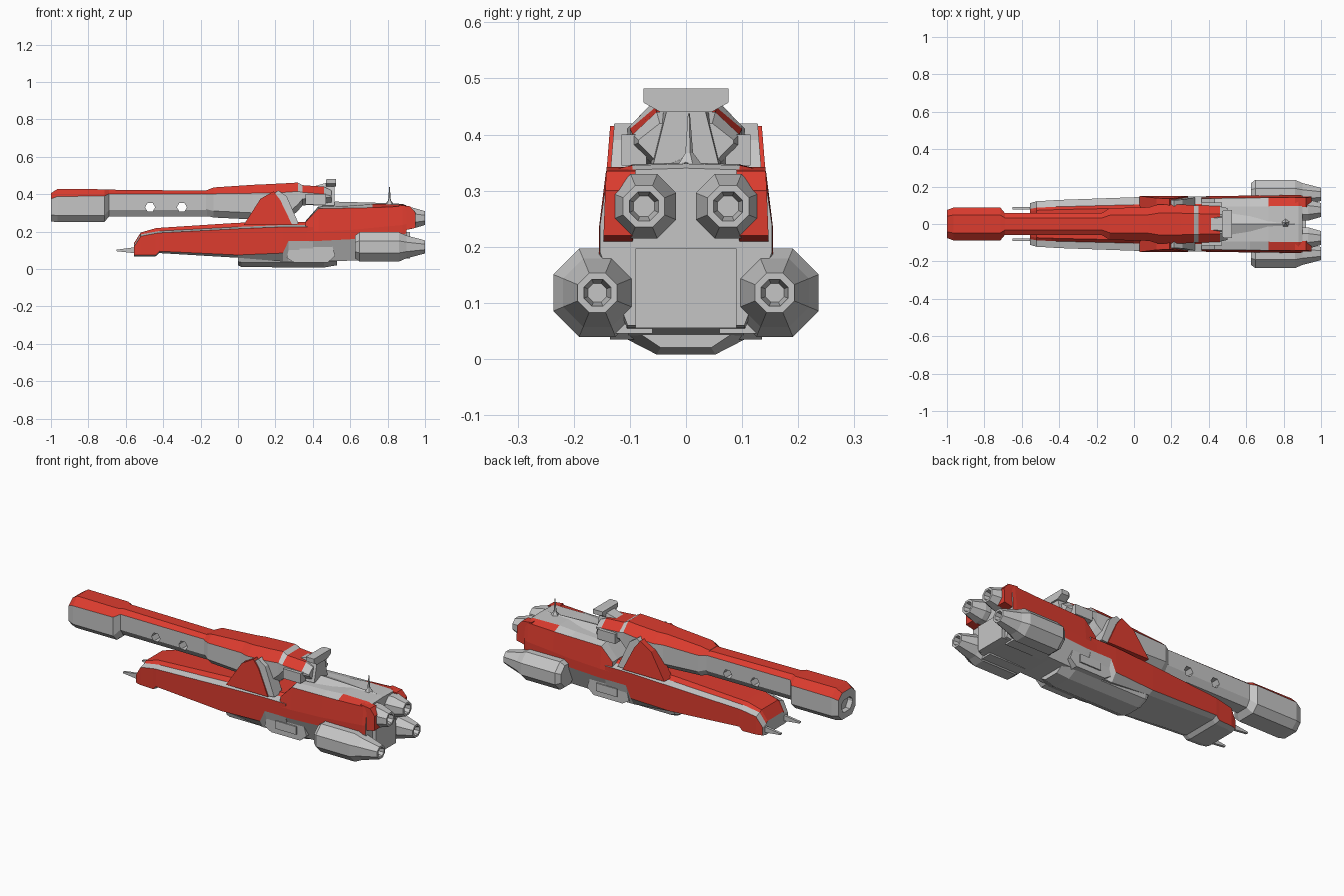
import bpy, bmesh, math

if "Cube" in bpy.data.objects:
    bpy.data.objects.remove(bpy.data.objects["Cube"])


def material(name, rgb):
    m = bpy.data.materials.new(name)
    m.diffuse_color = (*rgb, 1)
    m.use_nodes = True
    m.node_tree.nodes["Principled BSDF"].inputs["Base Color"].default_value = m.diffuse_color
    return m


GREY = material("hull_grey", (0.56, 0.56, 0.56))
RED = material("hull_red", (0.72, 0.045, 0.028))


def finish(name, bm):
    bmesh.ops.recalc_face_normals(bm, faces=bm.faces)
    me = bpy.data.meshes.new(name)
    bm.to_mesh(me)
    bm.free()
    me.materials.append(GREY)
    me.materials.append(RED)
    ob = bpy.data.objects.new(name, me)
    bpy.context.collection.objects.link(ob)
    return ob


def skin(name, rings, rule=None):
    """Join closed rings of points; rule(ring, segment) gives the material."""
    bm = bmesh.new()
    vs = [[bm.verts.new(p) for p in r] for r in rings]
    n = len(vs[0])
    for i in range(len(vs) - 1):
        for j in range(n):
            k = (j + 1) % n
            f = bm.faces.new((vs[i][j], vs[i][k], vs[i + 1][k], vs[i + 1][j]))
            f.material_index = rule(i, j) if rule else 0
    bm.faces.new(vs[0])
    bm.faces.new(vs[-1])
    return finish(name, bm)


def hull(name, stations, section, paint):
    """Loft a mirrored half section (top centre to bottom centre) along x."""
    rings = []
    for s in stations:
        half = section(*s[1:])
        full = half + [(-y, z) for y, z in half[-2:0:-1]]
        rings.append([(s[0], y, z) for y, z in full])
    m = len(section(*stations[0][1:])) - 1
    return skin(name, rings, lambda i, j: paint(i, j if j < m else 2 * m - 1 - j))


def tube(name, stations, cy, cz, sides=8):
    rings = [[(x, cy + r * math.cos((a + .5) * math.tau / sides),
               cz + r * math.sin((a + .5) * math.tau / sides)) for a in range(sides)]
             for x, r in stations]
    return skin(name, rings)


def plate(name, outline, y0, y1, mat=0, lean=0.0, zref=0.0):
    """Extrude an x-z outline between two y values; the top may lean inwards."""
    sgn = 1 if y1 > 0 else -1
    rings = [[(x, y - sgn * lean * max(0, z - zref), z) for x, z in outline] for y in (y0, y1)]
    ob = skin(name, rings, lambda i, j: mat)
    for p in ob.data.polygons:
        p.material_index = mat
    return ob


def box(name, x0, x1, y0, y1, z0, z1, mat=0):
    return plate(name, [(x0, z0), (x1, z0), (x1, z1), (x0, z1)], y0, y1, mat)


# Upper hull: long barrel with a broad head and a deeper rear part
def upper_section(w, zt, zs, zb):
    return [(0, zt), (.55 * w, zt), (w, zs), (w, zb + .035), (.6 * w, zb), (0, zb)]


barrel = hull("upper_barrel", [
    (-.97, .05, .36, .34, .29), (-1, .05, .36, .34, .29), (-1, .075, .405, .375, .255),
    (-.965, .088, .428, .388, .25), (-.715, .088, .426, .39, .25),
    (-.69, .058, .424, .402, .28), (-.13, .06, .418, .402, .28)],
    upper_section, lambda i, j: int(i >= 2 and j < 2))
hull("upper_hull", [
    (-.17, .06, .42, .40, .285), (-.13, .085, .436, .402, .275), (.08, .09, .45, .405, .265),
    (.13, .105, .452, .405, .25), (.25, .105, .458, .41, .25), (.32, .10, .462, .415, .31),
    (.345, .10, .448, .41, .34), (.46, .095, .44, .40, .345), (.5, .085, .42, .39, .35)],
    upper_section, lambda i, j: int(j < 2 and i != 5 and i < 7))

# Hexagonal ports cut through the barrel
for x in (-.47, -.30):
    hexa = [(x + .027 * math.cos(a * math.pi / 3), .33 + .027 * math.sin(a * math.pi / 3))
            for a in range(6)]
    cutter = plate("port_cutter", hexa, -.2, .2)
    cutter.hide_render = True
    mod = barrel.modifiers.new("port", 'BOOLEAN')
    mod.operation, mod.object, mod.solver = 'DIFFERENCE', cutter, 'EXACT'
    bpy.context.view_layer.update()
    me = bpy.data.meshes.new_from_object(barrel.evaluated_get(bpy.context.evaluated_depsgraph_get()))
    barrel.modifiers.clear()
    barrel.data = me
    bpy.data.objects.remove(cutter)


# Forward lower hull: raised red deck, grey side ledges, red flanks
def front_section(w, zd, zs, zl, zb):
    return [(0, zd), (.6 * w, zd), (.72 * w, zs), (w, zs - .01), (w, zl), (w - .03, zb), (0, zb)]


hull("lower_hull_front", [
    (-.555, .112, .14, .13, .075, .068), (-.52, .122, .195, .185, .075, .068),
    (-.44, .126, .218, .2, .075, .068), (-.42, .128, .22, .203, .095, .085),
    (0, .143, .247, .225, .075, .06), (.24, .148, .25, .235, .085, .04),
    (.27, .148, .25, .235, .15, .04), (.40, .148, .25, .235, .15, .04)],
    front_section, lambda i, j: int(j in (0, 1, 3)))


# Aft lower hull: grey deck, red flanks
def rear_section(w, zd, zs, zl, zb):
    return [(0, zd), (.62 * w, zd - .003), (.92 * w, zs), (w, zl + .05), (w, zl), (.68 * w, zb), (0, zb)]


hull("lower_hull_rear", [
    (.36, .148, .255, .25, .15, .04), (.43, .149, .335, .322, .15, .04),
    (.62, .152, .342, .326, .16, .045), (.72, .153, .35, .328, .17, .05),
    (.88, .155, .348, .335, .185, .055), (.90, .153, .34, .325, .19, .06)],
    rear_section, lambda i, j: int(j in (2, 3) or (j == 1 and i > 2)))

# Keel under the middle
hull("keel", [(0, .10, .09, .04, .02), (.02, .105, .09, .035, .01), (.46, .105, .09, .035, .008),
              (.53, .09, .09, .05, .02)],
     lambda w, zt, zs, zb: [(0, zt), (w + .02, zt), (w, zs), (.5 * w, zb), (0, zb)],
     lambda i, j: 0)

# Square engine block at the stern
box("stern_block", .5, .92, -.09, .09, .055, .197)

for s, side in ((-1, "right"), (1, "left")):
    # Struts joining the upper and lower hulls
    plate(side + "_strut", [(.03, .235), (.12, .375), (.19, .415), (.225, .37), (.29, .235)],
          s * .08, s * .15, 1, .08, .23)
    plate(side + "_strut_brace", [(.19, .40), (.215, .42), (.26, .39), (.325, .24), (.26, .235)],
          s * .07, s * .143, 0, .08, .23)
    # Red cowling around the upper engines
    plate(side + "_engine_cowl", [(.86, .20), (.95, .22), (.95, .30), (.92, .335), (.86, .342)],
          s * .095, s * .147, 1, .06, .25)
    tube(side + "_upper_engine", [(.85, .062), (.93, .062), (1, .04), (1, .028), (.96, .02)],
         s * .075, .272)
    # Outboard engine nacelles
    tube(side + "_nacelle", [(.625, .065), (.65, .085), (.86, .085), (.9, .066), (1, .038),
                             (1, .026), (.95, .018)], s * .158, .118)
    box(side + "_nacelle_mount", .64, .87, s * .06, s * .13, .045, .19)
    # Side bays with raised lower blocks
    plate(side + "_side_bay", [(.26, .06), (.30, .035), (.48, .035), (.52, .07), (.50, .135), (.28, .135)],
          s * .08, s * .135)
    box(side + "_side_hatch", .33, .46, s * .10, s * .142, .065, .11)
    # Bow prongs
    plate(side + "_bow_prong", [(-.65, .095), (-.56, .085), (-.50, .085), (-.50, .12), (-.56, .115), (-.65, .103)],
          s * .078, s * .092)
    # Rear shoulder blocks of the upper hull
    box(side + "_upper_shoulder", .36, .47, s * .07, s * .115, .345, .40)

# Bridge tower with its wide top
hull("bridge_tower", [(.40, .03, .44), (.47, .035, .46), (.515, .03, .46)],
     lambda w, zt: [(0, zt), (w, zt), (w + .03, .34), (0, .34)], lambda i, j: 0)
hull("bridge_top", [(.47, .068, .478), (.485, .076, .482), (.525, .076, .482)],
     lambda w, zt: [(0, zt), (w, zt), (w, .457), (.6 * w, .44), (0, .44)], lambda i, j: 0)

# Deck ridge and antenna
hull("deck_ridge", [(.45, .04, .345), (.52, .06, .36), (.74, .05, .354), (.86, .03, .35)],
     lambda w, zt: [(0, zt), (w, .335), (0, .325)], lambda i, j: 0)
for name, r, z0, z1 in (("antenna_base", .028, .34, .375), ("antenna_mast", .009, .35, .437)):
    bm = bmesh.new()
    bmesh.ops.create_cone(bm, cap_ends=True, segments=5, radius1=r, radius2=.002, depth=z1 - z0)
    bmesh.ops.translate(bm, verts=bm.verts, vec=(.81, .005, (z0 + z1) / 2))
    finish(name, bm)
